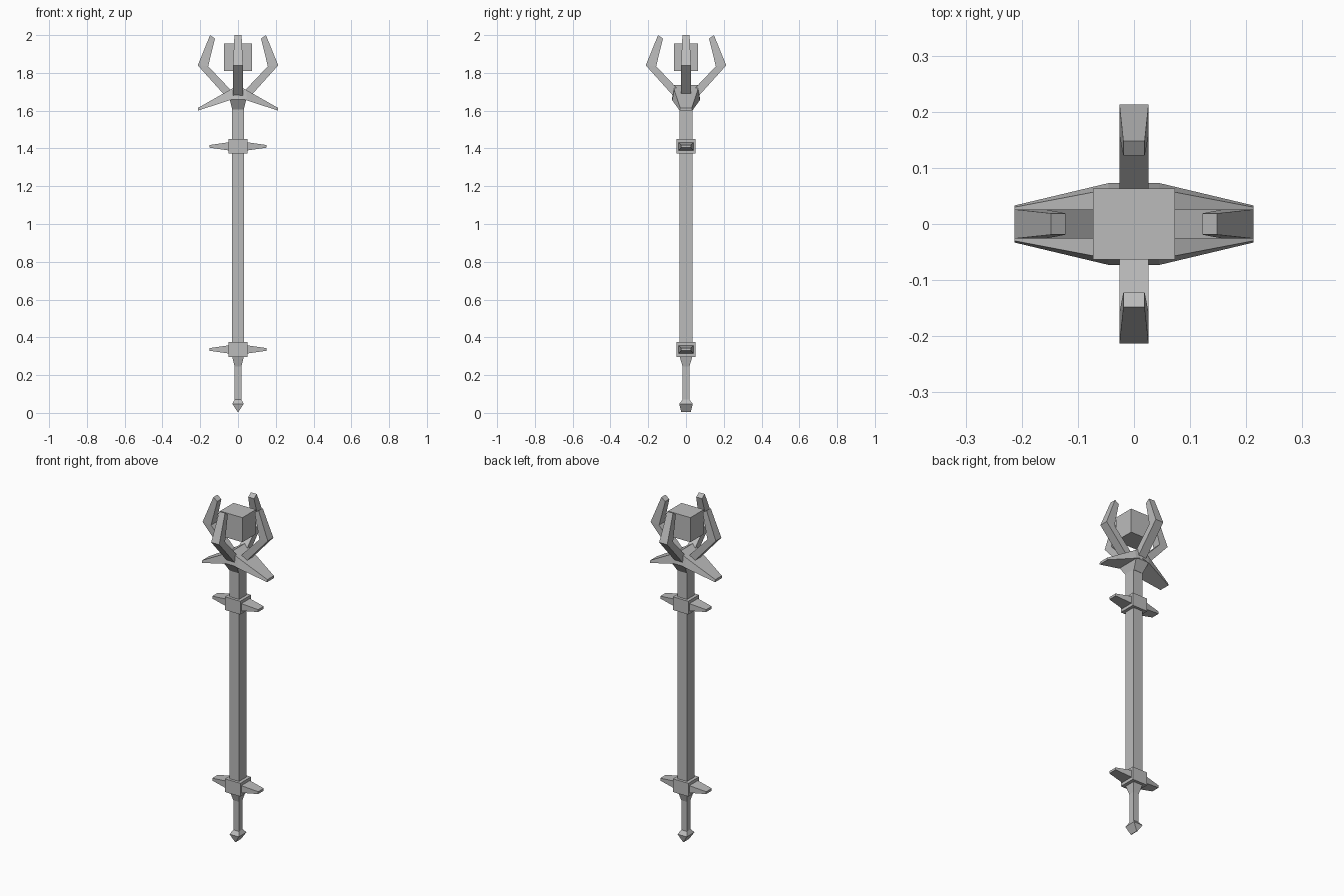
import bpy
import bmesh
from math import pi
from mathutils import Matrix, Vector

default = bpy.data.objects.get("Cube")
if default:
    bpy.data.objects.remove(default)

GREY = (0.5, 0.5, 0.5, 1)
metal = bpy.data.materials.new("plain_grey")
metal.use_nodes = True
metal.diffuse_color = GREY
metal.node_tree.nodes["Principled BSDF"].inputs["Base Color"].default_value = GREY


def loft(name, rings, transform=Matrix()):
    """Skin a row of four-cornered rings and cap both ends."""
    bm = bmesh.new()
    rows = [[bm.verts.new(transform @ Vector(p)) for p in ring] for ring in rings]
    for a, b in zip(rows, rows[1:]):
        for i in range(4):
            j = (i + 1) % 4
            bm.faces.new((a[i], a[j], b[j], b[i]))
    bm.faces.new(rows[0][::-1])
    bm.faces.new(rows[-1])
    bmesh.ops.recalc_face_normals(bm, faces=bm.faces)
    mesh = bpy.data.meshes.new(name)
    bm.to_mesh(mesh)
    bm.free()
    mesh.materials.append(metal)
    obj = bpy.data.objects.new(name, mesh)
    bpy.context.collection.objects.link(obj)
    return obj


def level(z, x, y):
    """Horizontal rectangle of half sizes x, y at height z."""
    return [(-x, -y, z), (x, -y, z), (x, y, z), (-x, y, z)]


def tower(name, *levels):
    return loft(name, [level(*l) for l in levels])


def upright(x, z_low, z_high, y_low, y_high):
    """Upright trapezoid across the x axis."""
    return [(x, -y_low, z_low), (x, y_low, z_low),
            (x, y_high, z_high), (x, -y_high, z_high)]


def bar(outer, inner, y):
    """Cross-section of a prong between two (x, z) points."""
    return [(outer[0], -y, outer[1]), (outer[0], y, outer[1]),
            (inner[0], y, inner[1]), (inner[0], -y, inner[1])]


# Shaft with its thin grip, and the wedge-shaped pommel
tower("shaft", (0.05, 0.018, 0.018), (0.245, 0.018, 0.018),
      (0.30, 0.031, 0.034), (1.62, 0.031, 0.034))
tower("pommel", (0.005, 0.002, 0.025), (0.048, 0.03, 0.036), (0.07, 0.018, 0.018))

# Collars with a spike on each side
for place, z in (("lower", 0.336), ("upper", 1.411)):
    tower(place + "_collar", (z - 0.039, 0.05, 0.05), (z + 0.039, 0.05, 0.05))
    for side, s in (("left", 1), ("right", -1)):
        loft(f"{place}_{side}_spike",
             [upright(s * x, z - h, z + h, w, w)
              for x, h, w in ((0.045, 0.022, 0.04), (0.15, 0.007, 0.026))])

# Socket and the drooping wings above it
tower("socket", (1.605, 0.03, 0.036), (1.66, 0.044, 0.071), (1.69, 0.03, 0.065))
half = [(0.213, 1.60, 1.614, 0.033, 0.03), (0.045, 1.655, 1.709, 0.073, 0.062)]
wing = half + [(0, 1.67, 1.735, 0.073, 0.064)]
loft("wings", [upright(*s) for s in wing]
     + [upright(-s[0], *s[1:]) for s in reversed(half)])

# Four bent prongs around the block
prong = [bar((0.06, 1.67), (0.025, 1.695), 0.026),
         bar((0.213, 1.84), (0.158, 1.835), 0.026),
         bar((0.148, 2.0), (0.122, 1.982), 0.019)]
for i, side in enumerate(("left", "back", "right", "front")):
    loft(side + "_prong", prong, Matrix.Rotation(i * pi / 2, 4, "Z"))

# Floating block at the head
tower("head_block", (1.81, 0.073, 0.063), (1.955, 0.073, 0.063))
